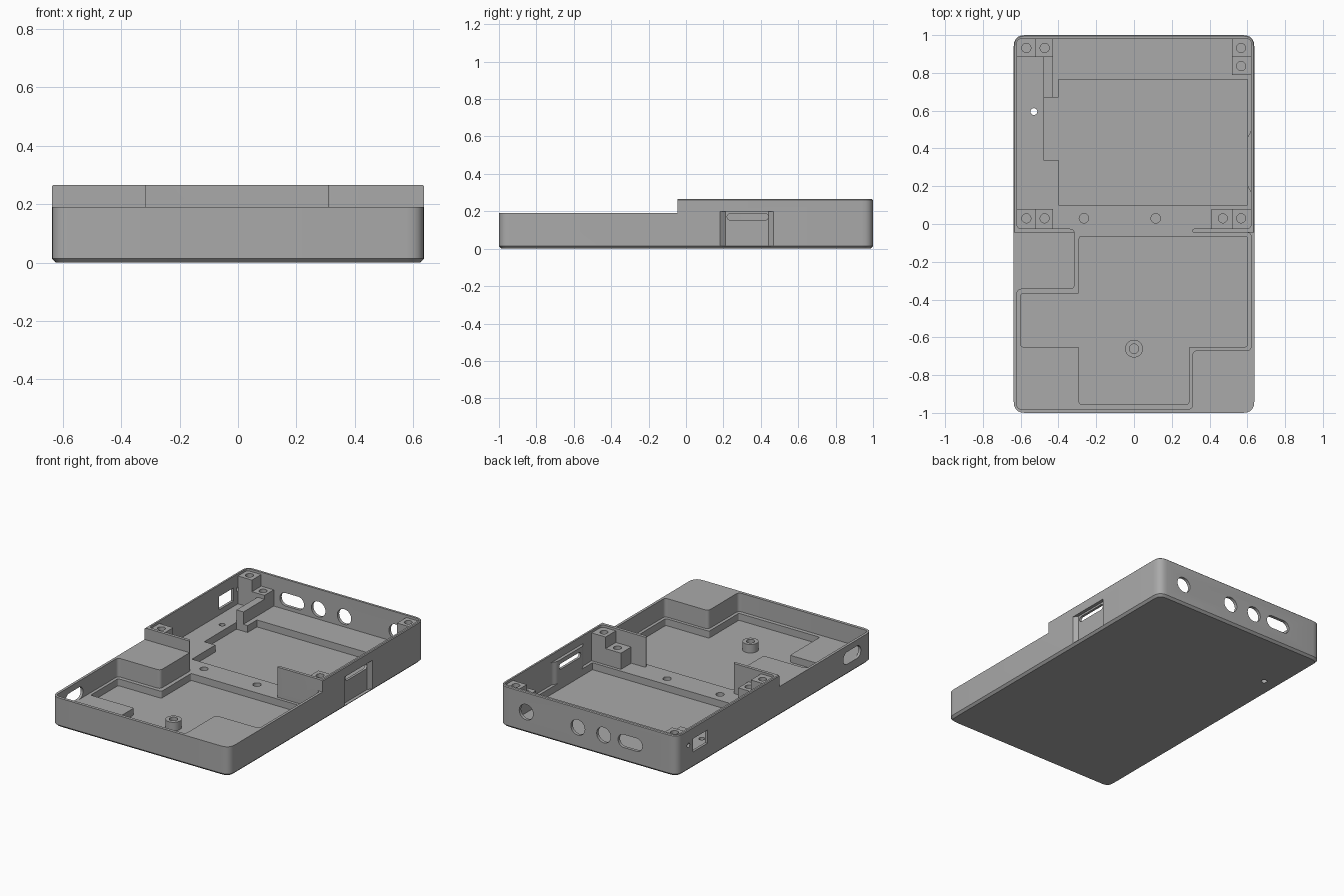
import bpy, bmesh, math
from mathutils import Vector

cube = bpy.data.objects.get("Cube")
if cube:
    bpy.data.objects.remove(cube, do_unlink=True)

GREY = (0.4, 0.4, 0.4, 1)
mat = bpy.data.materials.new("plain_grey")
mat.use_nodes = True
mat.diffuse_color = GREY
bsdf = next(n for n in mat.node_tree.nodes if n.type == "BSDF_PRINCIPLED")
bsdf.inputs["Base Color"].default_value = GREY


def rect(x0, x1, y0, y1):
    return [(x0, y0), (x1, y0), (x1, y1), (x0, y1)]


def rounded(pts, r, seg=5):
    """Round every corner of a polygon."""
    out, n = [], len(pts)
    for i in range(n):
        a, p, b = (Vector(pts[k % n]) for k in (i - 1, i, i + 1))
        d = min(r, 0.4 * (a - p).length, 0.4 * (b - p).length)
        s, e = p + (a - p).normalized() * d, p + (b - p).normalized() * d
        for k in range(seg + 1):
            t = k / seg
            out.append(s * (1 - t) ** 2 + p * (2 * t * (1 - t)) + e * t * t)
    return out


def stadium(u, v, r, half=0.0, n=16):
    """Circle, or a long slot when half is above zero."""
    pts = []
    for side, start in ((1, -math.pi / 2), (-1, math.pi / 2)):
        for k in range(n + (half > 0)):
            a = start + math.pi * k / n
            pts.append((u + side * half + r * math.cos(a), v + r * math.sin(a)))
    return pts


def prism(name, pts, w0, w1, axis="z", chamfer=None):
    """Extrude a 2D outline along an axis."""
    place = {"z": lambda u, v, w: (u, v, w),
             "y": lambda u, v, w: (u, w, v),
             "x": lambda u, v, w: (w, u, v)}[axis]
    bm = bmesh.new()
    low = bm.faces.new([bm.verts.new(place(p[0], p[1], w0)) for p in pts])
    res = bmesh.ops.extrude_face_region(bm, geom=[low], use_keep_orig=True)
    bmesh.ops.translate(bm, verts=[g for g in res["geom"] if isinstance(g, bmesh.types.BMVert)],
                        vec=Vector(place(0, 0, w1 - w0)))
    bmesh.ops.recalc_face_normals(bm, faces=bm.faces)
    for level, size in chamfer or ():
        edges = [e for e in bm.edges if all(abs(v.co.z - level) < 1e-4 for v in e.verts)]
        bmesh.ops.bevel(bm, geom=edges, offset=size, segments=1, affect="EDGES")
    me = bpy.data.meshes.new(name)
    bm.to_mesh(me)
    bm.free()
    me.materials.append(mat)
    ob = bpy.data.objects.new(name, me)
    bpy.context.collection.objects.link(ob)
    return ob


def cut(ob, *args):
    """Subtract a prism from an object."""
    tool = prism("cutter", *args)
    mod = ob.modifiers.new("cut", "BOOLEAN")
    mod.operation, mod.solver, mod.object = "DIFFERENCE", "EXACT", tool
    deps = bpy.context.evaluated_depsgraph_get()
    me = bpy.data.meshes.new_from_object(ob.evaluated_get(deps))
    ob.modifiers.clear()
    ob.data = me
    bpy.data.objects.remove(tool, do_unlink=True)


TOP, RIM, LEDGE, FLOOR = 0.265, 0.19, 0.07, 0.025

# Outer shell with a lower front half
shell = prism("case_shell", rounded(rect(-0.637, 0.637, -1, 1), 0.06), 0, TOP,
              "z", ((0, 0.014), (TOP, 0.005)))
cut(shell, rect(-1, 1, -1.2, -0.045), RIM, 1)

# Main cavity, leaving solid blocks, partitions and a bulge round the card slot
cavity = [(-0.62, 0.98), (-0.62, -0.025), (-0.315, -0.025), (-0.315, -0.345),
          (-0.62, -0.345), (-0.62, -0.98), (0.31, -0.98), (0.31, -0.67),
          (0.62, -0.67), (0.62, -0.045), (0.31, -0.045), (0.31, -0.025),
          (0.62, -0.025), (0.62, 0.17), (0.6, 0.2), (0.6, 0.46), (0.62, 0.49), (0.62, 0.98)]
cut(shell, rounded(cavity, 0.025), LEDGE, 1)
cut(shell, rect(0.5, 0.62, 0.12, 0.55), 0.215, 1)

# Sunken pockets in the floor
front_pocket = [(-0.29, -0.065), (-0.29, -0.37), (-0.6, -0.37), (-0.6, -0.65),
                (-0.29, -0.65), (-0.29, -0.955), (0.29, -0.955), (0.29, -0.65),
                (0.6, -0.65), (0.6, -0.065)]
back_pocket = [(-0.4, 0.1), (-0.4, 0.34), (-0.48, 0.34), (-0.48, 0.67),
               (-0.4, 0.67), (-0.4, 0.765), (0.6, 0.765), (0.6, 0.1)]
cut(shell, rounded(front_pocket, 0.012), FLOOR, 0.2)
cut(shell, back_pocket, FLOOR, 0.15)

# Card recess and slot in the left wall
cut(shell, [(0.7, 0.1), (0.616, 0.21), (0.616, 0.44), (0.7, 0.55)], 0.015, 0.2)
cut(shell, stadium(0.33, 0.17, 0.018, 0.092), 0.55, 0.7, "x")

# Ports in the back wall
for x, r, half in ((0.445, 0.05, 0), (0.075, 0.05, 0), (-0.11, 0.05, 0), (-0.3, 0.042, 0.045)):
    cut(shell, stadium(x, 0.135, r, half), 0.95, 1.1, "y")

# Ports in the right wall
cut(shell, rect(0.69, 0.84, 0.105, 0.19), -0.7, -0.6, "x")
cut(shell, stadium(0.885, 0.165, 0.014), -0.7, -0.6, "x")
cut(shell, stadium(-0.79, 0.11, 0.04, 0.05), -0.7, -0.6, "x")

# Floor holes
cut(shell, stadium(-0.53, 0.595, 0.018), -0.1, 0.2)
for x in (-0.265, 0.115):
    cut(shell, stadium(x, 0.03, 0.025), 0.03, 0.2)

# Screw posts: outline, height and hole centre
HIGH, LOW = 0.25, 0.175
posts = {
    "front_right_post": (rect(-0.623, -0.52, -0.03, 0.08), HIGH, (-0.57, 0.03)),
    "front_right_low_post": (rect(-0.52, -0.43, -0.03, 0.08), LOW, (-0.473, 0.03)),
    "front_left_post": (rect(0.52, 0.623, -0.03, 0.08), HIGH, (0.567, 0.03)),
    "front_left_low_post": (rect(0.41, 0.52, -0.03, 0.08), LOW, (0.47, 0.03)),
    "back_right_post": (rect(-0.62, -0.52, 0.885, 0.98), HIGH, (-0.57, 0.932)),
    "back_right_low_post": (rect(-0.52, -0.43, 0.885, 0.985), LOW, (-0.473, 0.932)),
    "back_left_post": (rect(0.52, 0.62, 0.885, 0.98), HIGH, (0.567, 0.932)),
    "back_left_low_post": (rect(0.52, 0.623, 0.79, 0.885), LOW, (0.567, 0.836)),
}
parts = [shell]
for name, (outline, height, (x, y)) in posts.items():
    post = prism(name, outline, 0.05, height)
    cut(post, stadium(x, y, 0.024), height - 0.07, 0.4)
    parts.append(post)

# Divider rail beside the back pocket
parts.append(prism("divider_rail", rect(-0.48, -0.43, 0.67, 0.89), 0.05, 0.15))

# Round screw boss in the front pocket
boss = prism("screw_boss", stadium(0, -0.66, 0.047), 0.02, 0.08)
cut(boss, stadium(0, -0.66, 0.025), 0.03, 0.2)
parts.append(boss)

# Smooth the curved walls and keep the edges crisp
bpy.ops.object.select_all(action="DESELECT")
for ob in parts:
    ob.select_set(True)
bpy.context.view_layer.objects.active = shell
bpy.ops.object.shade_smooth_by_angle(angle=math.radians(30))
